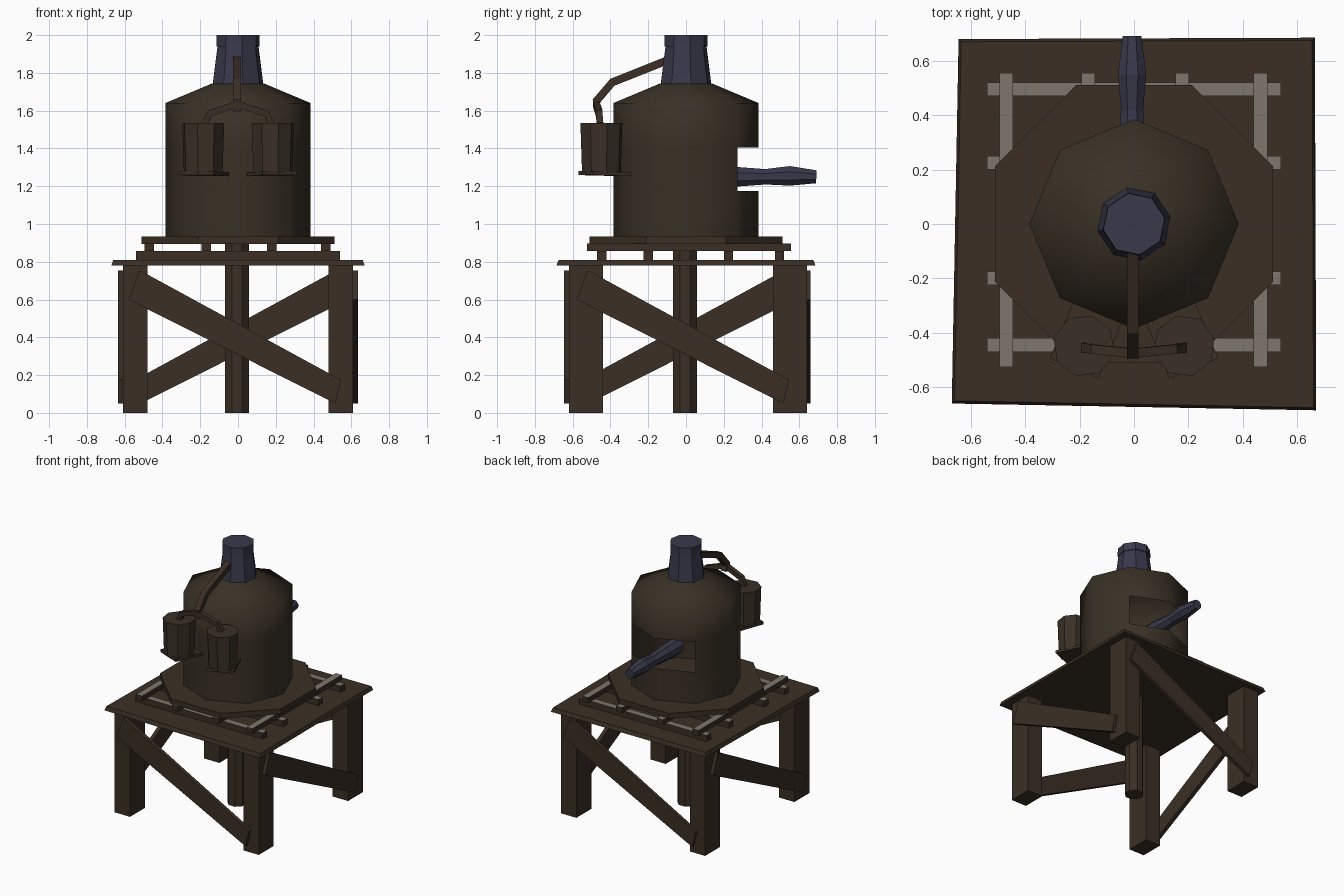
import bpy, bmesh, math
from mathutils import Vector, Matrix

if "Cube" in bpy.data.objects:
    bpy.data.objects.remove(bpy.data.objects["Cube"])


def material(name, rgb):
    m = bpy.data.materials.new(name)
    m.diffuse_color = (*rgb, 1)
    m.use_nodes = True
    m.node_tree.nodes["Principled BSDF"].inputs["Base Color"].default_value = m.diffuse_color
    return m


WOOD = material("dark_wood", (0.043, 0.028, 0.018))
TANK = material("tank_brown", (0.041, 0.030, 0.019))
STEEL = material("blue_steel", (0.040, 0.040, 0.070))
PALE = material("pale_wood", (0.21, 0.18, 0.152))


def finish(name, bm, mats, smooth=False):
    me = bpy.data.meshes.new(name)
    for f in bm.faces:
        f.smooth = smooth
    bm.to_mesh(me)
    bm.free()
    for m in mats:
        me.materials.append(m)
    ob = bpy.data.objects.new(name, me)
    bpy.context.collection.objects.link(ob)
    return ob


def loft(bm, rings):
    """Join equal-length rings of points and cap both ends."""
    vs = [[bm.verts.new(p) for p in r] for r in rings]
    n = len(vs[0])
    for a, b in zip(vs, vs[1:]):
        for i in range(n):
            j = (i + 1) % n
            bm.faces.new((a[i], a[j], b[j], b[i]))
    bm.faces.new(vs[0][::-1])
    bm.faces.new(vs[-1])
    bmesh.ops.recalc_face_normals(bm, faces=bm.faces[:])


def box(name, x0, x1, y0, y1, z0, z1, mat, pale_top=False):
    bm = bmesh.new()
    loft(bm, [[(x0, y0, z), (x1, y0, z), (x1, y1, z), (x0, y1, z)] for z in (z0, z1)])
    if pale_top:
        for f in bm.faces:
            f.material_index = int(f.normal.z > 0.5)
    return finish(name, bm, [mat, PALE])


def tube_bmesh(path, radii, sides, phase=0.0):
    pts = [Vector(p) for p in path]
    d0 = (pts[1] - pts[0]).normalized()
    ref = Vector((1, 0, 0)) if abs(d0.x) < 0.7 else Vector((0, 1, 0))
    rings = []
    for i, p in enumerate(pts):
        t = (pts[min(i + 1, len(pts) - 1)] - pts[max(i - 1, 0)]).normalized()
        a = (ref - t * ref.dot(t)).normalized()
        b = t.cross(a)
        ring = []
        for k in range(sides):
            w = math.radians(phase) + k * math.tau / sides
            ring.append(p + (a * math.cos(w) + b * math.sin(w)) * radii[i])
        rings.append(ring)
    bm = bmesh.new()
    loft(bm, rings)
    return bm


def tube(name, path, radii, sides, mat, phase=0.0):
    return finish(name, tube_bmesh(path, radii, sides, phase), [mat])


# Legs and central post
for sx, px in (("left", (-0.61, -0.48)), ("right", (0.48, 0.61))):
    for sy, py in (("front", (-0.62, -0.44)), ("back", (0.46, 0.64))):
        box(f"{sy}_{sx}_leg", *px, *py, 0, 0.785, WOOD)
tube("centre_post", [(-0.005, -0.005, 0), (-0.005, -0.005, 0.9)], [0.068] * 2, 8, WOOD, 22.5)

# One sloping brace on each side, turned by quarter turns
brace = [(-0.52, 0.755), (-0.58, 0.60), (0.515, 0.05), (0.545, 0.175)]
for k, (side, d0, d1) in enumerate((("front", 0.615, 0.645), ("right", 0.605, 0.635),
                                    ("back", 0.635, 0.66), ("left", 0.605, 0.635))):
    bm = bmesh.new()
    loft(bm, [[(u, -d, z) for u, z in brace] for d in (d0, d1)])
    bm.transform(Matrix.Rotation(k * math.pi / 2, 4, 'Z'))
    finish(f"{side}_brace", bm, [WOOD])

# Slightly crooked table top
corners = [(-0.67, -0.66), (0.67, -0.685), (0.665, 0.685), (-0.645, 0.68)]
bm = bmesh.new()
loft(bm, [[(x * s, y * s, z) for x, y in corners] for z, s in ((0.78, 1), (0.81, 0.985))])
finish("table_top", bm, [WOOD])

# Two crossed layers of beams, pale on the top
for i, y in enumerate((-0.445, -0.2, 0.225, 0.495)):
    box(f"lower_beam_{i}", -0.54, 0.54, y - 0.025, y + 0.025, 0.81, 0.857, WOOD, True)
for i, x in enumerate((-0.47, -0.168, 0.178, 0.465)):
    box(f"upper_beam_{i}", x - 0.025, x + 0.025, -0.525, 0.555, 0.857, 0.897, WOOD, True)

# Octagonal platform
tube("platform", [(0, 0, 0.895), (0, 0, 0.935)], [0.553] * 2, 8, WOOD, 22.5)

# Tank with a hatch opening at the back
zs = (0.93, 1.175, 1.405, 1.64, 1.745)
bm = tube_bmesh([(0, 0, z) for z in zs], [0.385] * 4 + [0.135], 8)
hatch = []
for f in bm.faces:
    c = f.calc_center_median()
    if c.y > 0.25 and 1.2 < c.z < 1.39:
        hatch.append(f)
bmesh.ops.delete(bm, geom=hatch, context='FACES')
tank = finish("tank", bm, [TANK], True)
for f in tank.data.polygons:
    if len(f.vertices) > 4:
        f.use_smooth = False

# Chimney with collar
tube("chimney", [(0, 0, 1.735), (0, 0, 1.945)], [0.137, 0.11], 8, STEEL, 11)
tube("chimney_collar", [(0, 0, 1.94), (0, 0, 2.0)], [0.117, 0.115], 8, STEEL, 11)

# Nozzle coming out of the hatch
tube("nozzle", [(-0.007, 0.12, 1.25), (-0.007, 0.27, 1.25), (-0.007, 0.42, 1.25),
                (-0.007, 0.55, 1.255), (-0.007, 0.69, 1.25)],
     [0.06, 0.056, 0.044, 0.056, 0.037], 8, STEEL, 22.5)

# Pipe from chimney, forked into both buckets
tube("main_pipe", [(-0.005, -0.09, 1.87), (-0.005, -0.39, 1.75), (-0.005, -0.475, 1.65),
                   (-0.005, -0.462, 1.60)], [0.03] * 4, 4, WOOD, 45)
for s, side in ((-1, "left"), (1, "right")):
    tube(f"{side}_pipe", [(-0.005, -0.475, 1.635), (s * 0.15, -0.46, 1.585),
                          (s * 0.178, -0.455, 1.53)], [0.024] * 3, 4, WOOD, 45)
    # Bucket
    tube(f"{side}_bucket", [(s * 0.184, -0.448, z) for z in (1.27, 1.535)],
         [0.106, 0.115], 8, TANK, 15 * s)
    # Shelf square to the tank face
    bm = bmesh.new()
    w = 0.097
    loft(bm, [[(-w, -0.575, z + 0.006), (w, -0.575, z + 0.006), (w, -0.33, z), (-w, -0.33, z)]
              for z in (1.253, 1.274)])
    bm.transform(Matrix.Rotation(s * math.pi / 8, 4, 'Z'))
    finish(f"{side}_shelf", bm, [WOOD])
